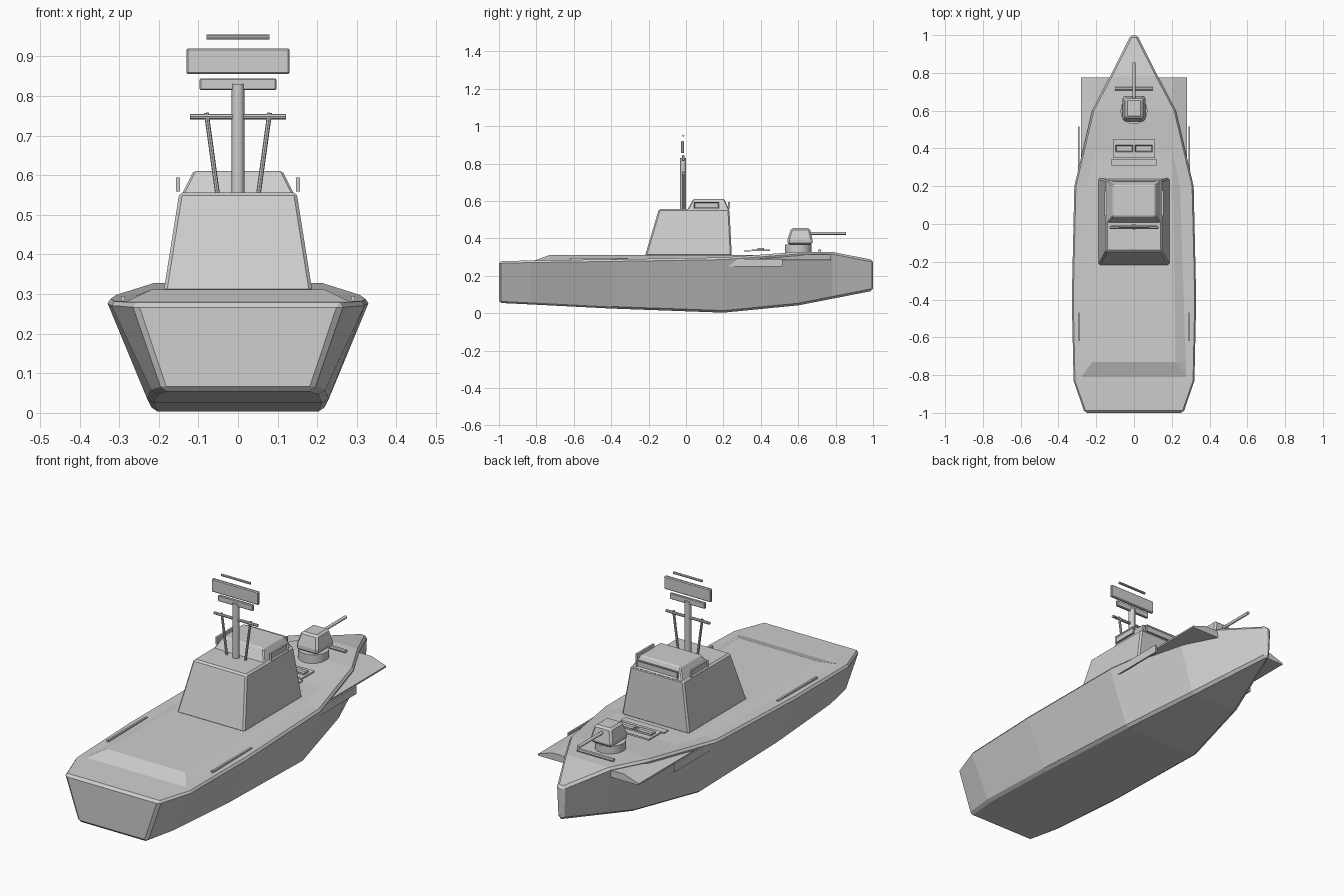
import bpy
import bmesh
from mathutils import Vector

if "Cube" in bpy.data.objects:
    bpy.data.objects.remove(bpy.data.objects["Cube"])

grey = bpy.data.materials.new("naval_grey")
grey.use_nodes = True
COLOUR = (0.62, 0.62, 0.62, 1)
grey.diffuse_color = COLOUR
grey.node_tree.nodes["Principled BSDF"].inputs["Base Color"].default_value = COLOUR


def finish(name, bm, bevel=0.0):
    bmesh.ops.recalc_face_normals(bm, faces=bm.faces)
    mesh = bpy.data.meshes.new(name)
    bm.to_mesh(mesh)
    bm.free()
    mesh.materials.append(grey)
    obj = bpy.data.objects.new(name, mesh)
    bpy.context.collection.objects.link(obj)
    if bevel:
        mod = obj.modifiers.new("edge", "BEVEL")
        mod.width = bevel
        mod.segments = 1
        mod.limit_method = "ANGLE"
    return obj


def loft(name, rings, bevel=0.0):
    """Skin a list of equal-length closed rings and cap both ends."""
    bm = bmesh.new()
    loops = [[bm.verts.new(p) for p in ring] for ring in rings]
    count = len(loops[0])
    for a, b in zip(loops, loops[1:]):
        for i in range(count):
            j = (i + 1) % count
            bm.faces.new((a[i], a[j], b[j], b[i]))
    bm.faces.new(loops[0])
    bm.faces.new(loops[-1])
    return finish(name, bm, bevel)


def rect(hx, y0, y1, z):
    return [(-hx, y0, z), (hx, y0, z), (hx, y1, z), (-hx, y1, z)]


def frustum(name, low, high, bevel=0.0):
    """Each end is (half width, back y, front y, z)."""
    return loft(name, [rect(*low), rect(*high)], bevel)


def box(name, x, y, z, sx, sy, sz, bevel=0.0):
    obj = frustum(name, (sx / 2, -sy / 2, sy / 2, -sz / 2),
                  (sx / 2, -sy / 2, sy / 2, sz / 2), bevel)
    obj.location = (x, y, z)
    return obj


def rod(name, start, end, radius, sides=12, tip=None):
    start, end = Vector(start), Vector(end)
    axis = end - start
    bm = bmesh.new()
    bmesh.ops.create_cone(bm, cap_ends=True, segments=sides, radius1=radius,
                          radius2=radius if tip is None else tip, depth=axis.length)
    obj = finish(name, bm)
    obj.rotation_mode = "QUATERNION"
    obj.rotation_quaternion = axis.to_track_quat("Z", "Y")
    obj.location = (start + end) / 2
    for poly in obj.data.polygons:
        poly.use_smooth = len(poly.vertices) == 4 and sides > 8
    return obj


def frame(name, hu, hv, border, depth):
    """Rectangular window frame in the local XZ plane with a sunken pane."""
    bm = bmesh.new()
    bmesh.ops.create_cube(bm, size=1)
    for v in bm.verts:
        v.co = Vector((v.co.x * hu * 2, v.co.y * depth, v.co.z * hv * 2))
    bm.normal_update()
    outer = [f for f in bm.faces if f.normal.y > 0.9]
    bmesh.ops.inset_individual(bm, faces=outer, thickness=border, depth=0)
    bmesh.ops.translate(bm, verts=list(outer[0].verts), vec=(0, -depth * 0.6, 0))
    return finish(name, bm)


# Hull: (y, deck half width, deck z, bottom half width, bottom z)
stations = [(-1, 0.265, 0.278, 0.19, 0.055),
            (-0.83, 0.325, 0.282, 0.215, 0.047),
            (-0.4, 0.334, 0.288, 0.225, 0.025),
            (0.2, 0.32, 0.298, 0.215, 0.003),
            (0.6, 0.225, 0.328, 0.135, 0.042),
            (0.78, 0.13, 0.328, 0.08, 0.077),
            (1, 0.018, 0.285, 0.012, 0.12)]
loft("hull", [[(-w, y, t), (w, y, t), (b, y, z), (-b, y, z)]
              for y, w, t, b, z in stations], 0.012)

# Raised deck with sloping sides, projecting as side wings near the bow
deck = [(-0.81, 0.28, 0.28, 0.282), (-0.73, 0.28, 0.22, 0.311),
        (0.33, 0.28, 0.205, 0.311), (0.775, 0.28, 0.2, 0.314)]
loft("raised_deck", [[(-w, y, 0.279), (w, y, 0.279), (w, y, 0.281 + 0.006 * (y > 0)),
                      (t, y, z), (-t, y, z), (-w, y, 0.281 + 0.006 * (y > 0))]
                     for y, w, t, z in deck])

# Side rails and hull panels
for side, label in ((1, "left"), (-1, "right")):
    box(label + "_aft_rail", side * 0.29, -0.465, 0.28, 0.01, 0.31, 0.03)
    box(label + "_bow_panel", side * 0.293, 0.36, 0.27, 0.008, 0.31, 0.04)

# Deckhouse and bridge
frustum("deckhouse", (0.188, -0.22, 0.245, 0.305), (0.148, -0.145, 0.232, 0.557), 0.008)
frustum("bridge", (0.143, 0.005, 0.232, 0.55), (0.112, 0.04, 0.205, 0.611), 0.005)
for side, label in ((1, "left"), (-1, "right")):
    window = frame(label + "_bridge_window", 0.067, 0.018, 0.007, 0.01)
    window.location = (side * 0.151, 0.11, 0.577)
    window.rotation_euler.z = -side * 1.5708
front_window = frame("forward_bridge_window", 0.115, 0.018, 0.007, 0.01)
front_window.location = (0, 0.204 + 0.025, 0.577)

# Mast, braces, yard and radar panels
MY = -0.015
rod("mast", (0, MY, 0.555), (0, MY, 0.83), 0.016)
for side, label in ((1, "left"), (-1, "right")):
    rod(label + "_mast_brace", (side * 0.052, MY, 0.555), (side * 0.08, MY, 0.758), 0.006, 8)
rod("mast_yard", (-0.121, MY, 0.748), (0.121, MY, 0.748), 0.007, 8)
box("lower_radar", 0, MY, 0.83, 0.194, 0.014, 0.03, 0.003)
box("main_radar", 0, MY - 0.003, 0.888, 0.26, 0.016, 0.065, 0.004)
rod("top_aerial", (-0.08, MY, 0.949), (0.08, MY, 0.949), 0.006, 8)

# Bow gun
rod("gun_base", (0, 0.6, 0.315), (0, 0.6, 0.367), 0.072, 16)
loft("gun_turret", [rect(0.055, 0.545, 0.675, 0.367), rect(0.062, 0.54, 0.678, 0.385),
                    rect(0.045, 0.562, 0.662, 0.455)], 0.012)
rod("gun_barrel", (0, 0.65, 0.427), (0, 0.855, 0.427), 0.008)
rod("bow_bar", (-0.1, 0.715, 0.334), (0.1, 0.715, 0.334), 0.009, 8)

# Foredeck hatches
box("hatch_plate", 0, 0.4, 0.337, 0.22, 0.1, 0.008)
for side, label in ((1, "left"), (-1, "right")):
    lid = frame(label + "_hatch_lid", 0.046, 0.018, 0.006, 0.012)
    lid.location = (side * 0.052, 0.4, 0.344)
    lid.rotation_euler.x = 1.5708
box("hatch_step", 0, 0.327, 0.333, 0.24, 0.035, 0.007)
